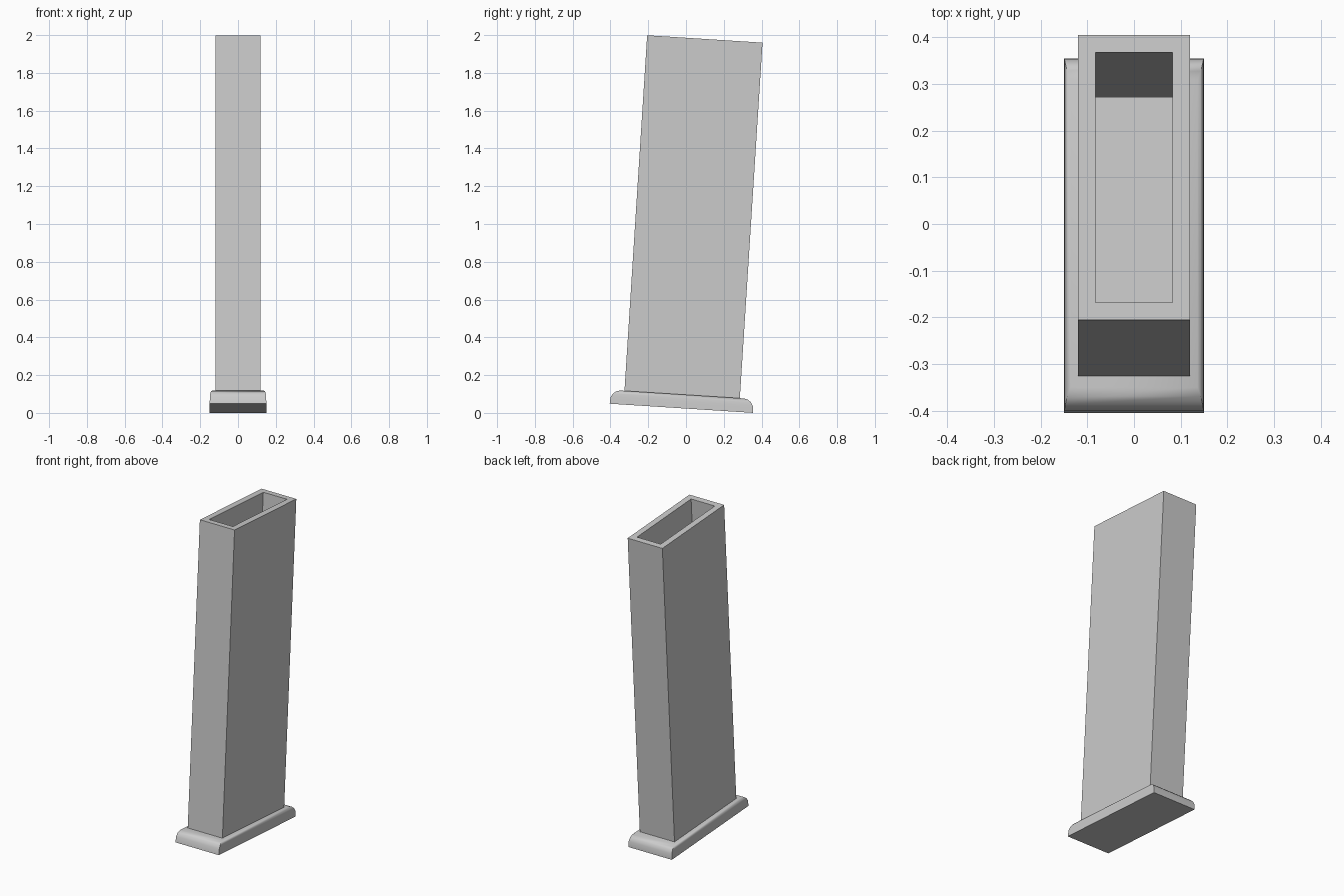
import bpy, bmesh
from math import radians
from mathutils import Matrix

if "Cube" in bpy.data.objects:
    bpy.data.objects.remove(bpy.data.objects["Cube"])

# Everything is built upright, then leaned back and set on the ground
LEAN = Matrix.Translation((0, -0.025, 0.0245)) @ Matrix.Rotation(radians(-3.65), 4, 'X')


def loft(name, rings):
    """Closed skin through rectangular rings given as (half x, half y, z)."""
    bm = bmesh.new()
    loops = [[bm.verts.new((sx * hx, sy * hy, z))
              for sx, sy in ((-1, -1), (1, -1), (1, 1), (-1, 1))]
             for hx, hy, z in rings]
    for a, b in zip(loops, loops[1:]):
        for i in range(4):
            j = (i + 1) % 4
            bm.faces.new((a[i], a[j], b[j], b[i]))
    bm.faces.new(loops[0][::-1])
    bm.faces.new(loops[-1])
    bmesh.ops.recalc_face_normals(bm, faces=bm.faces)
    bm.transform(LEAN)
    mesh = bpy.data.meshes.new(name)
    bm.to_mesh(mesh)
    bm.free()
    obj = bpy.data.objects.new(name, mesh)
    bpy.context.collection.objects.link(obj)
    return obj


# Hollow case: outer wall, rim, inner wall and floor
top = 1.959
loft("case", [(0.12, 0.306, 0.07), (0.12, 0.306, top),
              (0.082, 0.268, top), (0.082, 0.268, top - 1.52)])

# Base plate with a rounded upper edge
base = loft("base_plate", [(0.15, 0.38, 0), (0.149, 0.377, 0.036),
                           (0.147, 0.366, 0.055), (0.143, 0.349, 0.068),
                           (0.136, 0.33, 0.073)])
bpy.context.view_layer.objects.active = base
base.select_set(True)
bpy.ops.object.shade_smooth_by_angle(angle=radians(40))
